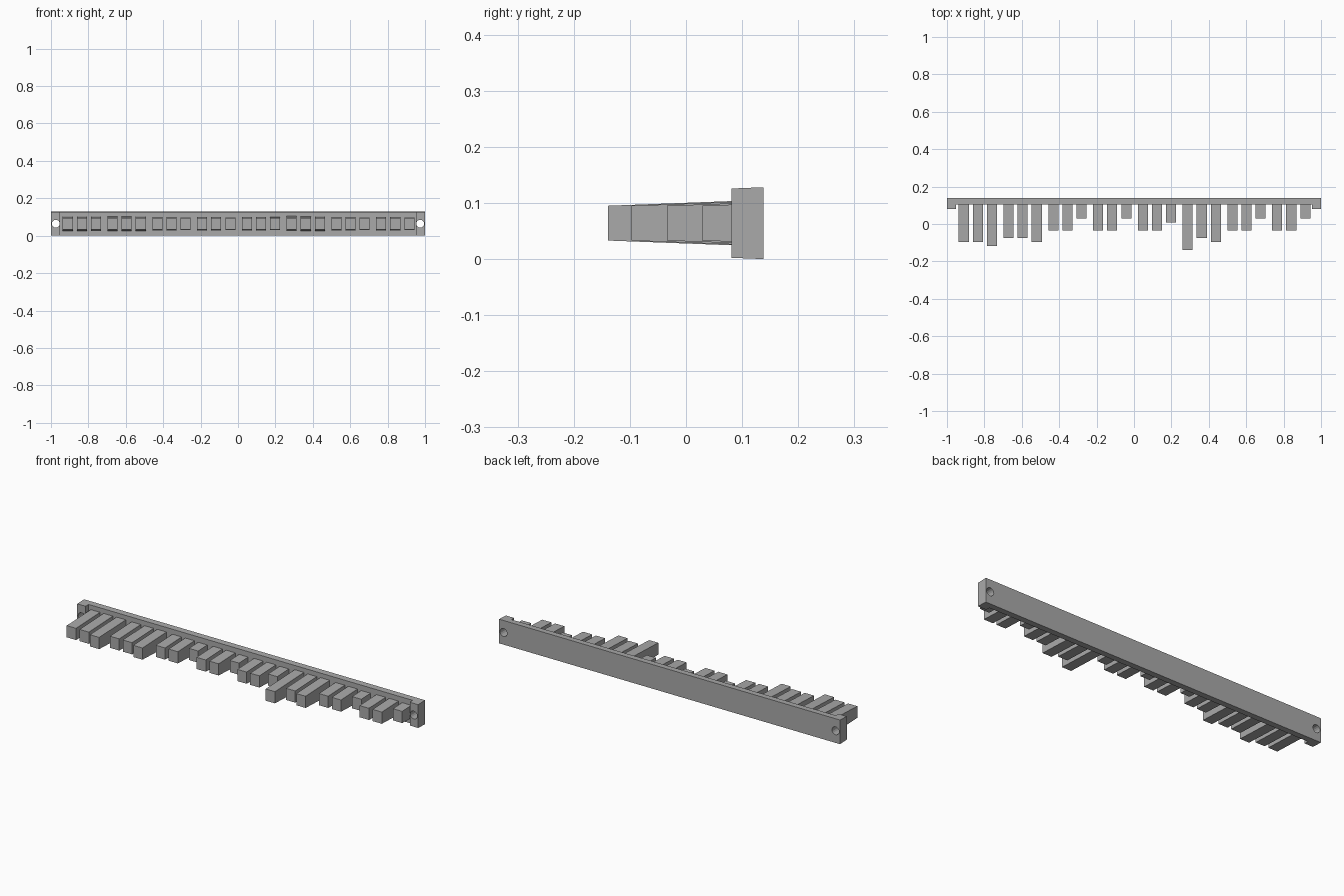
import bpy
import bmesh
from math import pi

cube = bpy.data.objects.get("Cube")
if cube:
    bpy.data.objects.remove(cube)

grey = bpy.data.materials.new("plain grey")
grey.use_nodes = True
grey.diffuse_color = (0.4, 0.4, 0.4, 1)
grey.node_tree.nodes["Principled BSDF"].inputs["Base Color"].default_value = (0.4, 0.4, 0.4, 1)

MID_Z = 0.064
BACK, FACE, LUG = 0.138, 0.105, 0.081


def drafted_prism(name, outline, half_height, slope, ref_y):
    """Extrude a plan outline in z; height grows towards the back like a moulded part."""
    bm = bmesh.new()
    rings = []
    for sign in (-1, 1):
        rings.append([bm.verts.new((x, y, MID_Z + sign * (half_height + slope * (y - ref_y))))
                      for x, y in outline])
    bm.faces.new(rings[0])
    bm.faces.new(rings[1])
    n = len(outline)
    for i in range(n):
        j = (i + 1) % n
        bm.faces.new((rings[0][i], rings[0][j], rings[1][j], rings[1][i]))
    bmesh.ops.recalc_face_normals(bm, faces=bm.faces)
    mesh = bpy.data.meshes.new(name)
    bm.to_mesh(mesh)
    bm.free()
    mesh.materials.append(grey)
    obj = bpy.data.objects.new(name, mesh)
    bpy.context.collection.objects.link(obj)
    return obj


# Back rail with a thicker lug at each end
inner = 0.951
rail = drafted_prism("back_rail", [(-1, BACK), (-1, LUG), (-inner, LUG), (-inner, FACE),
                                   (inner, FACE), (inner, LUG), (1, LUG), (1, BACK)],
                     MID_Z, 0.04, BACK)

# Screw holes through the lugs
for side, x in (("right", -0.974), ("left", 0.974)):
    bpy.ops.mesh.primitive_cylinder_add(vertices=16, radius=0.021, depth=0.3,
                                        location=(x, 0.11, MID_Z), rotation=(pi / 2, 0, 0))
    cutter = bpy.context.object
    cutter.name = side + "_hole_cutter"
    cutter.data.materials.append(grey)
    cutter.hide_render = True
    cutter.hide_viewport = True
    cut = rail.modifiers.new(side + "_screw_hole", 'BOOLEAN')
    cut.operation = 'DIFFERENCE'
    cut.solver = 'EXACT'
    cut.object = cutter

# Pegs in groups of three; each digit is a length step
lengths = "667556330330331856330330"
for i, step in enumerate(lengths):
    x = -0.91 + 0.2393 * (i // 3) + 0.0755 * (i % 3)
    tip = 0.0285 - 0.0209 * int(step)
    w = 0.027
    drafted_prism(f"peg_{i + 1}", [(x - w, FACE + 0.005), (x - w, tip), (x + w, tip), (x + w, FACE + 0.005)],
                  0.031, 0.038, tip)
